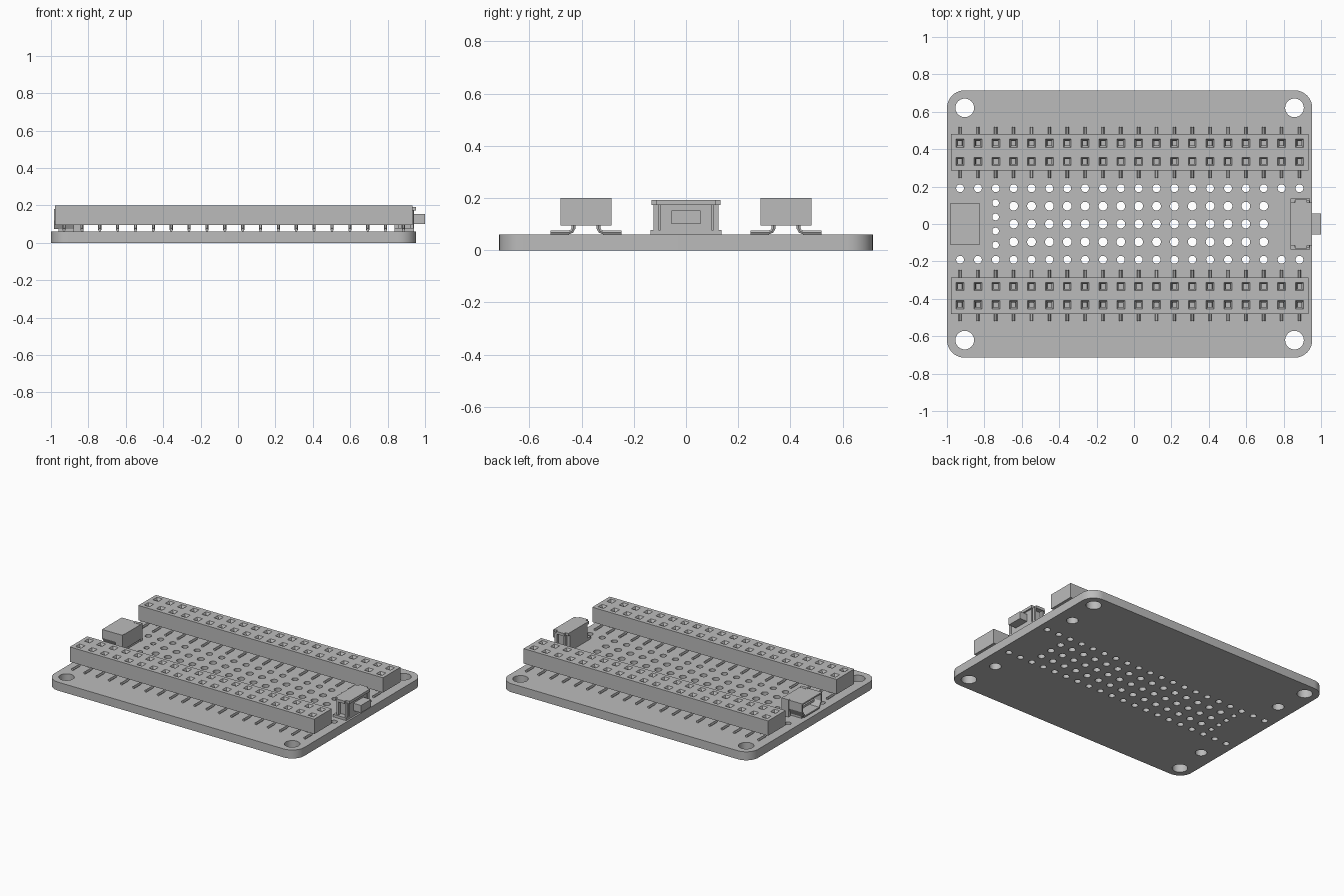
import bpy
import bmesh
from math import cos, sin, pi, radians
from mathutils import Matrix, Vector

cube = bpy.data.objects.get("Cube")
if cube:
    bpy.data.objects.remove(cube, do_unlink=True)

grey = bpy.data.materials.new("plain_grey")
grey.use_nodes = True
GREY = (0.5, 0.5, 0.5, 1)
grey.diffuse_color = GREY
grey.node_tree.nodes["Principled BSDF"].inputs["Base Color"].default_value = GREY

PITCH = 0.0955
FIRST = -0.93
BOARD_TOP = 0.06
columns = [FIRST + PITCH * i for i in range(20)]


def add_object(name, mesh, smooth=False):
    mesh.materials.clear()
    mesh.materials.append(grey)
    obj = bpy.data.objects.new(name, mesh)
    bpy.context.collection.objects.link(obj)
    if smooth:
        bpy.ops.object.select_all(action='DESELECT')
        obj.select_set(True)
        bpy.context.view_layer.objects.active = obj
        bpy.ops.object.shade_smooth_by_angle(angle=radians(35))
    return obj


def from_bmesh(name, bm, smooth=False):
    bmesh.ops.recalc_face_normals(bm, faces=bm.faces)
    mesh = bpy.data.meshes.new(name)
    bm.to_mesh(mesh)
    bm.free()
    return add_object(name, mesh, smooth)


def from_curve(name, curve, lift=0.0):
    """Turn a curve into a welded, smooth-shaded mesh object."""
    temp = bpy.data.objects.new(name + "_path", curve)
    bpy.context.collection.objects.link(temp)
    graph = bpy.context.evaluated_depsgraph_get()
    mesh = bpy.data.meshes.new_from_object(temp.evaluated_get(graph))
    bpy.data.objects.remove(temp, do_unlink=True)
    bm = bmesh.new()
    bm.from_mesh(mesh)
    bmesh.ops.remove_doubles(bm, verts=bm.verts, dist=0.0001)
    bmesh.ops.translate(bm, verts=bm.verts, vec=(0, 0, lift))
    return from_bmesh(name, bm, True)


def add_spline(curve, points, closed):
    spline = curve.splines.new('POLY')
    spline.points.add(len(points) - 1)
    for target, p in zip(spline.points, points):
        target.co = (*p, 1)
    spline.use_cyclic_u = closed


def arc(x, y, r, start, end, steps):
    angles = [start + (end - start) * i / steps for i in range(steps + 1)]
    return [(x + r * cos(a), y + r * sin(a), 0) for a in angles]


def box(name, x, y, z):
    bm = bmesh.new()
    lo, hi = Vector((x[0], y[0], z[0])), Vector((x[1], y[1], z[1]))
    m = Matrix.Translation((lo + hi) / 2) @ Matrix.Diagonal((*(hi - lo), 1))
    bmesh.ops.create_cube(bm, size=1, matrix=m)
    return from_bmesh(name, bm)


# Circuit board: rounded outline with all drilled holes, extruded
board = bpy.data.curves.new("board", 'CURVE')
board.dimensions = '2D'
board.fill_mode = 'BOTH'
board.extrude = BOARD_TOP / 2
radius = 0.095
left, right, half_depth = -1.0, 0.953, 0.715
outline = []
corners = [(right, 1), (left, 1), (left, -1), (right, -1)]
for i, (x, side) in enumerate(corners):
    cx = x - radius if x > 0 else x + radius
    outline += arc(cx, side * (half_depth - radius), radius, i * pi / 2, (i + 1) * pi / 2, 10)
add_spline(board, outline, True)

holes = [(x, s * 0.621, 0.05) for x in (-0.905, 0.858) for s in (-1, 1)]
holes += [(x, s * 2 * PITCH, 0.021) for x in columns for s in (-1, 1)]
holes += [(x, r * PITCH, 0.0235) for x in columns[3:18] for r in (-1, 0, 1)]
holes += [(-0.74, (i - 1.5) * 0.075, 0.018) for i in range(4)]
holes += [(columns[i] + PITCH / 2, s * 0.383, 0.038) for i in (0, 18) for s in (-1, 1)]
for x, y, r in holes:
    add_spline(board, arc(x, y, r, 0, 2 * pi * 23 / 24, 23), True)
from_curve("circuit_board", board, BOARD_TOP / 2)


# Socket strips: a grid of cells, each with a funnel and a square well
def socket_strip(name, y):
    bm = bmesh.new()
    place = Matrix.Translation((columns[0] + 9.5 * PITCH, y, 0.2))
    size = Matrix.Diagonal((10 * PITCH, 0.0975, 1, 1))
    bmesh.ops.create_grid(bm, x_segments=20, y_segments=2, size=1, matrix=place @ size)
    cells = list(bm.faces)
    rim = [e for e in bm.edges if e.is_boundary]
    new = bmesh.ops.extrude_edge_only(bm, edges=rim)["geom"]
    low = [v for v in new if isinstance(v, bmesh.types.BMVert)]
    bmesh.ops.translate(bm, verts=low, vec=(0, 0, -0.105))
    bmesh.ops.contextual_create(bm, geom=[e for e in bm.edges if e.is_boundary])
    bmesh.ops.recalc_face_normals(bm, faces=bm.faces)
    for thickness, depth in ((0.0265, 0), (0.009, -0.016), (0.001, -0.06)):
        bmesh.ops.inset_individual(bm, faces=cells, thickness=thickness, depth=depth,
                                   use_even_offset=True)
    return from_bmesh(name, bm)


# Bent solder legs, one on each side of every column
def solder_legs(name, y):
    legs = bpy.data.curves.new(name, 'CURVE')
    legs.dimensions = '3D'
    legs.bevel_depth = 0.0085
    legs.bevel_resolution = 1
    legs.use_fill_caps = True
    bend = [(0.136, 0.0685), (0.066, 0.0685), (0.054, 0.073), (0.048, 0.084), (0.048, 0.1)]
    for x in columns:
        for s in (-1, 1):
            add_spline(legs, [(x, y + s * dy, z) for dy, z in bend], False)
    return from_curve(name, legs)


for label, y in (("front", -0.383), ("back", 0.383)):
    socket_strip(label + "_socket_strip", y)
    solder_legs(label + "_solder_legs", y)

# Port on the right edge: tapered metal shell, open towards -x
bm = bmesh.new()
half = [(0.11, 0.18), (0.11, 0.12), (0.085, 0.075)]
section = half + [(-y, z) for y, z in reversed(half)]
face = bm.faces.new([bm.verts.new((-0.985, y, z)) for y, z in section])
extruded = bmesh.ops.extrude_face_region(bm, geom=[face], use_keep_orig=True)["geom"]
bmesh.ops.translate(bm, verts=[v for v in extruded if isinstance(v, bmesh.types.BMVert)],
                    vec=(0.16, 0, 0))
bmesh.ops.recalc_face_normals(bm, faces=bm.faces)
mouth = [f for f in bm.faces if f.normal.x < -0.9]
bmesh.ops.inset_region(bm, faces=mouth, thickness=0.01, use_even_offset=True)
bmesh.ops.inset_region(bm, faces=mouth, thickness=0.0005, depth=-0.13)
from_bmesh("port_shell", bm)
box("port_tongue", (-0.96, -0.85), (-0.065, 0.065), (0.125, 0.142))
box("port_base", (-0.96, -0.83), (-0.08, 0.08), (0.058, 0.078))
for side, s in (("front", -1), ("back", 1)):
    y = sorted((s * 0.09, s * 0.112))
    box(side + "_port_clip", (-0.88, -0.825), y, (0.058, 0.182))

# Switch on the left edge: core, cap plate, foot plate, corner posts, actuator
box("switch_core", (0.838, 0.94), (-0.098, 0.098), (0.058, 0.175))
box("switch_cap", (0.838, 0.952), (-0.115, 0.115), (0.173, 0.192))
box("switch_cap_wings", (0.86, 0.925), (-0.132, 0.132), (0.173, 0.192))
box("switch_foot", (0.838, 0.94), (-0.135, 0.135), (0.058, 0.078))
for side, s in (("front", -1), ("back", 1)):
    for end, x in (("inner", 0.865), ("outer", 0.93)):
        y = sorted((s * 0.105, s * 0.125))
        box(f"{side}_{end}_switch_post", (x - 0.008, x + 0.008), y, (0.076, 0.175))
box("switch_actuator", (0.93, 1.0), (-0.056, 0.056), (0.101, 0.153))
